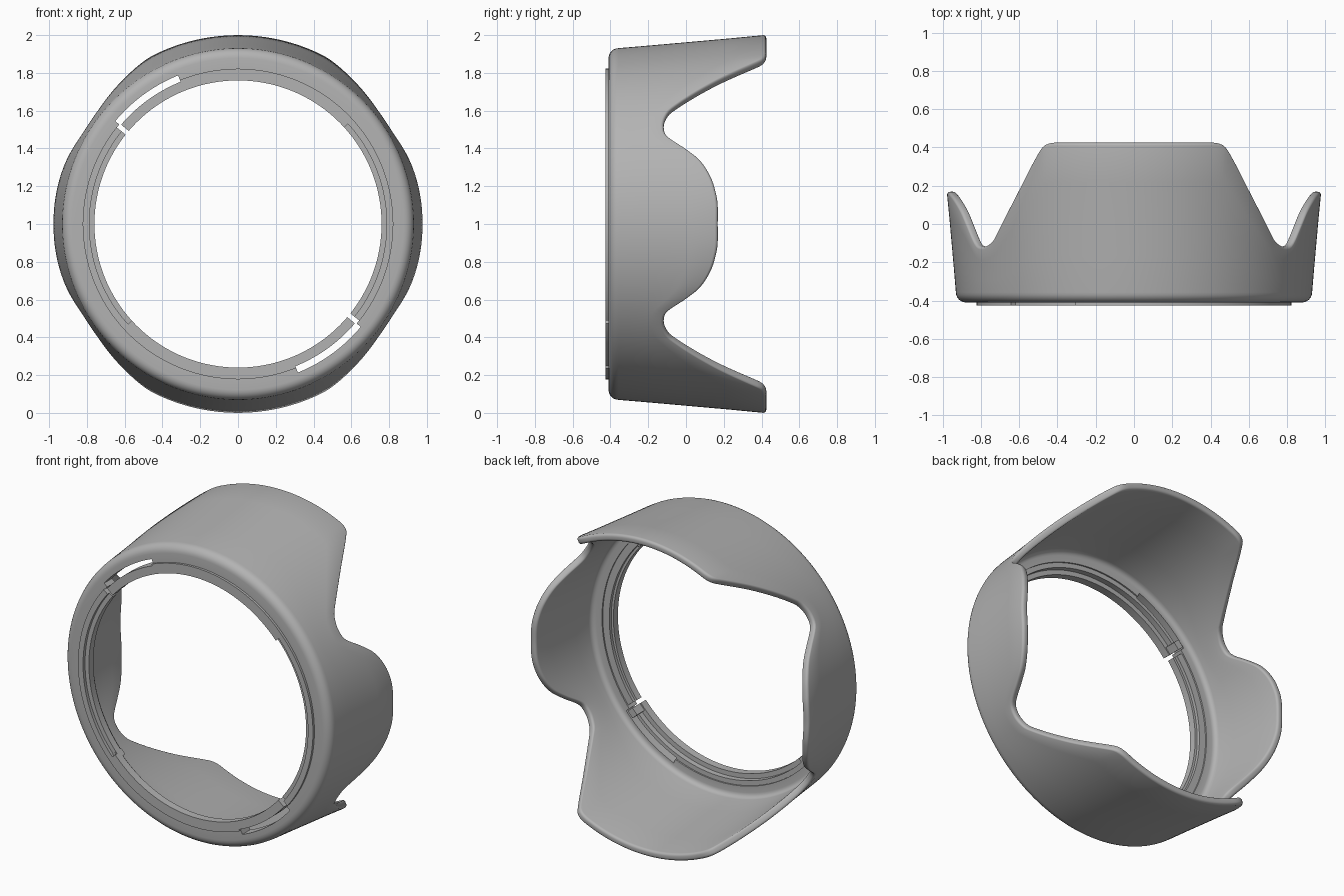
import bpy, bmesh, math

if "Cube" in bpy.data.objects:
    bpy.data.objects.remove(bpy.data.objects["Cube"])

grey = bpy.data.materials.new("mid_grey")
grey.use_nodes = True
GREY = (0.45, 0.45, 0.45, 1)
grey.diffuse_color = GREY
grey.node_tree.nodes["Principled BSDF"].inputs["Base Color"].default_value = GREY

# Petal edge over a quarter turn: (degrees from top, depth)
EDGE = [(0, .425), (22, .425), (26, .423), (28.5, .408), (30.2, .375), (39.5, .147),
        (50, -.072), (53.5, -.108), (57, -.118), (60.5, -.1), (65.4, 0), (69.5, .075),
        (75.2, .132), (81, .161), (84.5, .168), (90, .168)]
SLOT = (-50, -22)
SLIT = -51.5
STEP = 47.7


def slope(i):
    if i in (0, len(EDGE) - 1):
        return 0
    (x0, y0), (x1, y1), (x2, y2) = EDGE[i - 1:i + 2]
    return (y2 - y0) / (x2 - x0)


def petal_edge(a):
    """Smooth curve through the edge points, mirrored into all quarters."""
    a = abs((a + 90) % 180 - 90)
    for i in range(len(EDGE) - 1):
        (x0, y0), (x1, y1) = EDGE[i:i + 2]
        if a <= x1:
            h = x1 - x0
            t = (a - x0) / h
            s = 1 - t
            return (y0 * s * s * (1 + 2 * t) + y1 * t * t * (3 - 2 * t)
                    + h * t * s * (s * slope(i) - t * slope(i + 1)))
    return EDGE[-1][1]


def outer(y):
    return 0.962 + 0.0885 * y


def shell_section(a):
    """Closed radius/depth outline of the wall and its front lip."""
    top = petal_edge(a)
    in_slot = SLOT[0] <= (a + 90) % 180 - 90 <= SLOT[1]
    lip = 0.848 if in_slot else 0.82
    pts = [(lip, -.41)]
    # rounded front corner
    for k in range(7):
        t = math.radians(90 * k / 6)
        pts.append((.878 + .053 * math.sin(t), -.357 - .053 * math.cos(t)))
    # outer wall, rounded rim, inner wall
    wall, rnd = .044, .016
    for k in range(1, 4):
        y = -.357 + (top - rnd + .357) * k / 4
        pts.append((outer(y), y))
    for k in range(5):
        t = math.radians(90 * k / 4)
        pts.append((outer(top) - rnd + rnd * math.cos(t), top - rnd + rnd * math.sin(t)))
    for k in range(5):
        t = math.radians(90 * k / 4)
        pts.append((outer(top) - wall + rnd - rnd * math.sin(t), top - rnd + rnd * math.cos(t)))
    for k in range(1, 4):
        y = top - rnd + (-.3 - top + rnd) * k / 4
        pts.append((outer(y) - wall, y))
    # inside fillet down to the floor
    for k in range(5):
        t = math.radians(90 * k / 4)
        pts.append((.86 + .031 * math.cos(t), -.3 - .031 * math.sin(t)))
    pts.append((lip, -.331))
    return pts


def sweep(name, section, angles, closed=False):
    """Carry a section round the hood axis through the given angles."""
    bm = bmesh.new()
    rings = []
    for a in angles:
        s, c = math.sin(math.radians(a)), math.cos(math.radians(a))
        rings.append([bm.verts.new((r * s, y, 1 + r * c)) for r, y in section(a)])
    pairs = list(zip(rings, rings[1:]))
    if closed:
        pairs.append((rings[-1], rings[0]))
    else:
        bm.faces.new(rings[0])
        bm.faces.new(rings[-1])
    for p, q in pairs:
        n = len(p)
        for i in range(n):
            j = (i + 1) % n
            bm.faces.new((p[i], p[j], q[j], q[i]))
    bmesh.ops.recalc_face_normals(bm, faces=bm.faces)
    mesh = bpy.data.meshes.new(name)
    bm.to_mesh(mesh)
    bm.free()
    mesh.materials.append(grey)
    obj = bpy.data.objects.new(name, mesh)
    bpy.context.collection.objects.link(obj)
    bpy.ops.object.select_all(action='DESELECT')
    obj.select_set(True)
    bpy.context.view_layer.objects.active = obj
    bpy.ops.object.shade_smooth_by_angle(angle=math.radians(35))
    return obj


def arc(start, end):
    n = max(2, round(end - start))
    return [start + (end - start) * i / n for i in range(n + 1)]


# Petalled wall, with paired angles making crisp slot ends
angles = [i for i in range(360)]
for turn in (0, 180):
    for s, d in zip(SLOT, (-.05, .05)):
        angles.append((s + turn + d) % 360)
sweep("hood_shell", shell_section, sorted(angles), closed=True)

# Mount parts
full_rim = [(.76, -.425), (.822, -.425), (.822, -.34), (.79, -.34), (.79, -.375), (.76, -.375)]
finger = [(.76, -.425), (.812, -.425), (.812, -.34), (.79, -.34), (.79, -.375), (.76, -.375)]
side_rim = [(.787, -.425), (.822, -.425), (.822, -.34), (.775, -.34), (.775, -.36),
            (.76, -.36), (.76, -.405), (.787, -.405)]
catch = [(.768, -.38), (.812, -.38), (.812, -.3), (.768, -.3)]
stop = [(.765, -.41), (.8, -.41), (.8, -.345), (.765, -.345)]

for turn, tag in ((0, "upper"), (180, "lower")):
    for name, section, start, end in (
            ("mount_rim", full_rim, SLOT[1], STEP),
            ("spring_finger", finger, SLOT[0] + .4, SLOT[1]),
            ("side_rim", side_rim, STEP, SLIT + 180),
            ("finger_catch", catch, SLOT[0] + .4, SLOT[0] + 4),
            ("rim_stop", stop, STEP - 2, STEP + 1)):
        sweep(f"{tag}_{name}", lambda a, sec=section: sec, arc(start + turn, end + turn))
